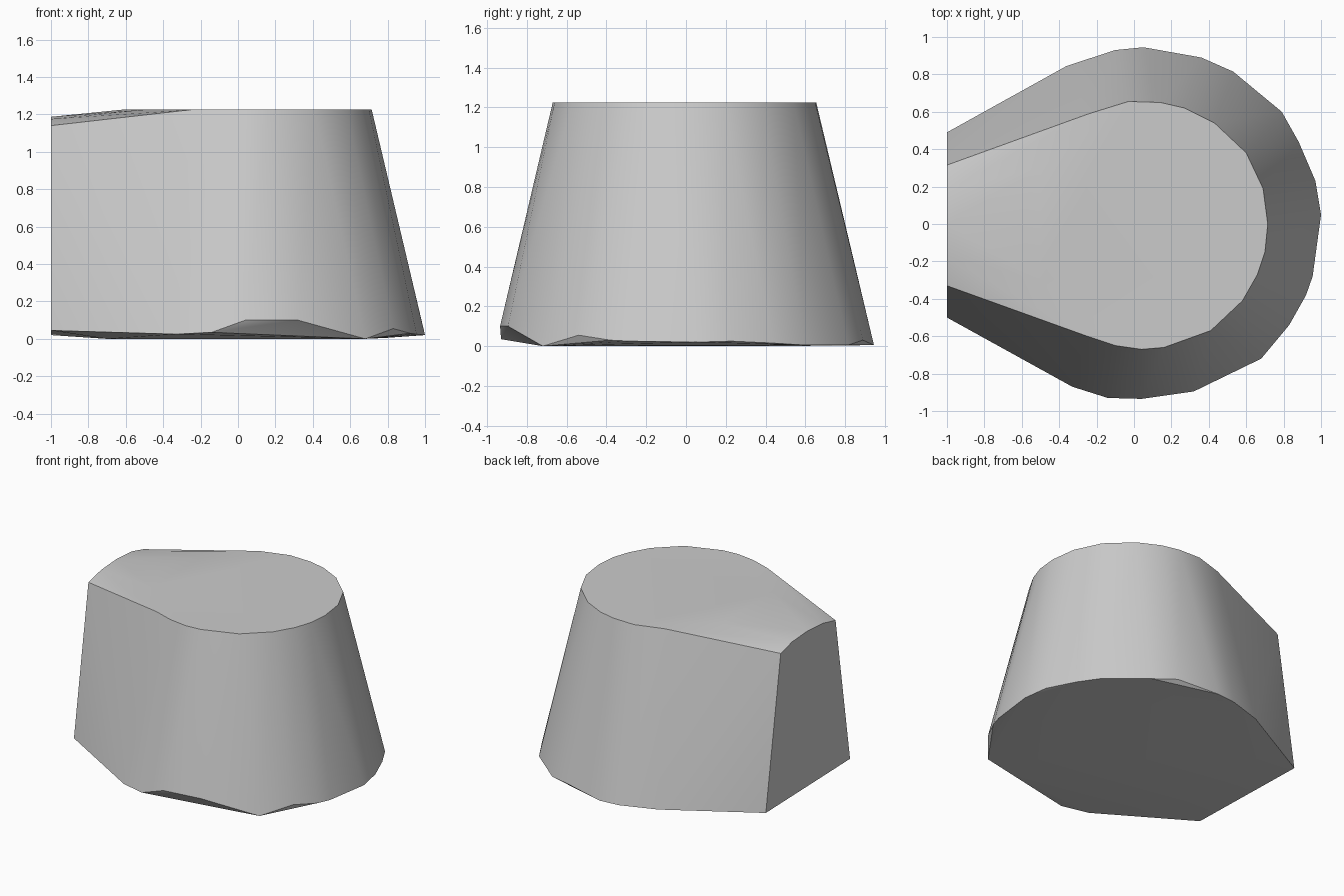
import bpy
import bmesh
import math

# Remove the default cube
default_cube = bpy.data.objects.get("Cube")
if default_cube:
    bpy.data.objects.remove(default_cube, do_unlink=True)


def make_material(name, colour):
    material = bpy.data.materials.new(name)
    material.use_nodes = True
    material.diffuse_color = colour
    for node in material.node_tree.nodes:
        if node.type == "BSDF_PRINCIPLED":
            node.inputs["Base Color"].default_value = colour
    return material


def hull_object(name, points, material):
    """Wrap one tight skin round the given corner points."""
    bm = bmesh.new()
    for point in points:
        bm.verts.new(point)
    result = bmesh.ops.convex_hull(bm, input=bm.verts[:])
    unused = set(result["geom_interior"]) | set(result["geom_unused"])
    loose = [item for item in unused if isinstance(item, bmesh.types.BMVert)]
    bmesh.ops.delete(bm, geom=loose, context="VERTS")
    bmesh.ops.dissolve_limit(bm, angle_limit=math.radians(0.2),
                             verts=bm.verts[:], edges=bm.edges[:])
    bmesh.ops.recalc_face_normals(bm, faces=bm.faces[:])
    mesh = bpy.data.meshes.new(name)
    bm.to_mesh(mesh)
    bm.free()
    mesh.materials.append(material)
    obj = bpy.data.objects.new(name, mesh)
    bpy.context.collection.objects.link(obj)
    return obj


top_height = 1.225

# Flat rim of the top, anticlockwise from the front of the cut side
top_rim = [
    (-.25, -.6), (-.1, -.65), (.04, -.67), (.16, -.66), (.41, -.57),
    (.58, -.41), (.66, -.27), (.7, -.15), (.715, 0), (.69, .19),
    (.6, .38), (.43, .54), (.27, .62), (.14, .65), (-.03, .655),
    (-.24, .59), (-.5, .3), (-.62, 0), (-.5, -.3),
]

# Arched top edge of the cut side, as width and height
cut_arch = [(-.33, 1.14), (-.18, 1.175), (0, 1.187), (.18, 1.175), (.315, 1.14)]

# Chipped lower rim, the raised corners making sloping facets underneath
base_rim = [
    (-1, -.5, .045), (-.33, -.87, .025), (-.14, -.93, .035),
    (.04, -.935, .1), (.32, -.895, .1), (.68, -.72, 0),
    (.83, -.54, .055), (.92, -.38, .03), (.955, -.28, .025),
    (1, .05, .02), (.97, .23, .025), (.88, .44, .015),
    (.79, .6, .005), (.53, .815, .005), (.36, .89, .03),
    (.05, .945, .005), (-.1, .93, .005), (-.36, .845, .01), (-1, .49, .02),
]

# Resting corners of the underside near the cut side
underside = [(-.7, -.35, 0), (-.7, .45, 0)]

corners = [(x, y, top_height) for x, y in top_rim]
corners += [(-1, y, z) for y, z in cut_arch]
corners += base_rim + underside

grey = make_material("plain grey", (.6, .6, .6, 1))
block = hull_object("tapered_block", corners, grey)

# Smooth round wall with sharp rims
bpy.ops.object.select_all(action="DESELECT")
block.select_set(True)
bpy.context.view_layer.objects.active = block
bpy.ops.object.shade_smooth_by_angle(angle=math.radians(30))
